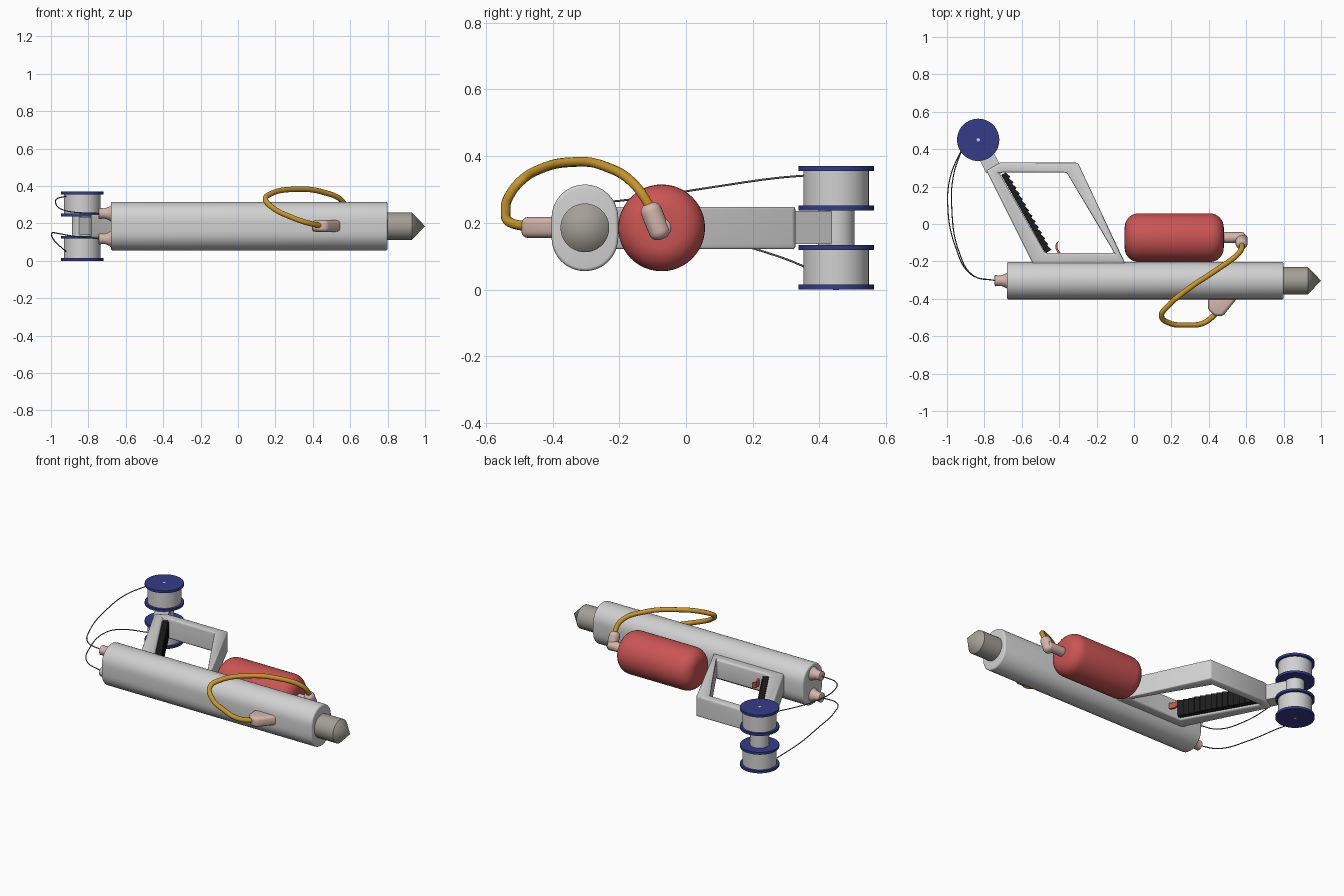
import bpy, bmesh, math
from mathutils import Vector, Matrix

if "Cube" in bpy.data.objects:
    bpy.data.objects.remove(bpy.data.objects["Cube"])


def material(name, r, g, b):
    m = bpy.data.materials.new(name)
    m.use_nodes = True
    m.diffuse_color = (r, g, b, 1)
    m.node_tree.nodes["Principled BSDF"].inputs["Base Color"].default_value = (r, g, b, 1)
    return m


GREY = material("light grey", .64, .64, .64)
STEEL = material("warm steel", .37, .35, .31)
RED = material("tank red", .6, .09, .09)
BLUE = material("spool blue", .035, .045, .25)
PINK = material("pale pink", .66, .47, .42)
GOLD = material("hose gold", .58, .31, .025)
BLACK = material("grip black", .012, .012, .012)
WIRE = material("wire grey", .12, .12, .12)
MID = 0.185  # height of the symmetry plane


def finish(name, bm, mat, matrix=Matrix(), bevel=0, angle=35):
    bmesh.ops.recalc_face_normals(bm, faces=bm.faces[:])
    mesh = bpy.data.meshes.new(name)
    bm.to_mesh(mesh)
    bm.free()
    mesh.transform(matrix)
    mesh.materials.append(mat)
    ob = bpy.data.objects.new(name, mesh)
    bpy.context.collection.objects.link(ob)
    bpy.ops.object.select_all(action='DESELECT')
    ob.select_set(True)
    bpy.context.view_layer.objects.active = ob
    if bevel:
        mod = ob.modifiers.new("Bevel", 'BEVEL')
        mod.width, mod.segments, mod.limit_method = bevel, 4, 'ANGLE'
        mod.angle_limit = math.radians(40)
        bpy.ops.object.modifier_apply(modifier=mod.name)
    bpy.ops.object.shade_smooth_by_angle(angle=math.radians(angle))
    return ob


def lathe(name, profile, origin, axis, mat, n=48):
    """Turn a (radius, distance) profile about an axis."""
    bm = bmesh.new()
    rings = []
    for r, h in profile:
        if r < 1e-5:
            rings.append([bm.verts.new((0, 0, h))])
        else:
            turns = [i * math.tau / n for i in range(n)]
            rings.append([bm.verts.new((r * math.cos(t), r * math.sin(t), h)) for t in turns])
    for a, b in zip(rings, rings[1:]):
        for i in range(n):
            j = (i + 1) % n
            if len(a) == 1:
                bm.faces.new((a[0], b[j], b[i]))
            elif len(b) == 1:
                bm.faces.new((a[i], a[j], b[0]))
            else:
                bm.faces.new((a[i], a[j], b[j], b[i]))
    for ring in (rings[0], rings[-1]):
        if len(ring) > 1:
            bm.faces.new(ring)
    m = Matrix.Translation(origin) @ Vector(axis).to_track_quat('Z', 'Y').to_matrix().to_4x4()
    return finish(name, bm, mat, m)


def rounded(r, length, b, steps=8):
    arc = [(math.sin(k * math.pi / 2 / steps), math.cos(k * math.pi / 2 / steps)) for k in range(steps + 1)]
    start = [(r - b + b * s, b - b * c) for s, c in arc]
    return start + [(p, length - h) for p, h in reversed(start)]


def prism(name, outline, low, high, mat, matrix=Matrix(), bevel=0, hole=None):
    """Extrude an outline; a hole has as many points as the outline."""
    bm = bmesh.new()
    loops = [[bm.verts.new((x, y, z)) for x, y in pts]
             for pts in ([outline, hole] if hole else [outline]) for z in (low, high)]
    n = len(outline)
    for k in range(0, len(loops), 2):
        for i in range(n):
            j = (i + 1) % n
            bm.faces.new((loops[k][i], loops[k][j], loops[k + 1][j], loops[k + 1][i]))
    for k in (0, 1):
        if hole:
            for i in range(n):
                j = (i + 1) % n
                bm.faces.new((loops[k][i], loops[k][j], loops[k + 2][j], loops[k + 2][i]))
        else:
            bm.faces.new(loops[k])
    return finish(name, bm, mat, matrix, bevel)


def tube(name, points, radius, mat):
    cu = bpy.data.curves.new(name, 'CURVE')
    cu.dimensions = '3D'
    cu.bevel_depth, cu.bevel_resolution, cu.resolution_u = radius, 4, 10
    cu.use_fill_caps = True
    sp = cu.splines.new('BEZIER')
    sp.bezier_points.add(len(points) - 1)
    for p, co in zip(sp.bezier_points, points):
        p.co = co
        p.handle_left_type = p.handle_right_type = 'AUTO'
    cu.materials.append(mat)
    ob = bpy.data.objects.new(name, cu)
    bpy.context.collection.objects.link(ob)
    bpy.ops.object.select_all(action='DESELECT')
    ob.select_set(True)
    bpy.context.view_layer.objects.active = ob
    bpy.ops.object.convert(target='MESH')
    bpy.ops.object.shade_smooth_by_angle(angle=math.radians(50))


# Main barrel: a stadium section run along x
section = []
for side in (1, -1):
    for k in range(17):
        t = k * math.pi / 16
        section.append((side * .1 * math.cos(t), side * (.03 + .1 * math.sin(t))))
along_x = Matrix(((0, 0, 1, 0), (1, 0, 0, -.303), (0, 1, 0, MID), (0, 0, 0, 1)))
prism("barrel", section, -.68, .8, GREY, along_x, bevel=.01)

# Pointed tip
lathe("tip", [(.073, 0), (.073, .14), (0, .21)], (.79, -.303, MID), (1, 0, 0), STEEL)

# Tank and its elbow
lathe("tank", rounded(.13, .53, .075), (-.05, -.073, MID), (1, 0, 0), RED)
lathe("tank_outlet", rounded(.029, .13, .01), (.46, -.073, MID), (1, 0, 0), PINK, 24)
lathe("tank_elbow", rounded(.032, .115, .026), (.575, -.07, .152), (0, -.38, .92), PINK, 24)

# Hose from tank to barrel and its inlet
tube("hose", [(.58, -.1, .235), (.565, -.15, .31), (.45, -.24, .368), (.3, -.34, .382),
              (.18, -.44, .36), (.147, -.49, .33), (.19, -.53, .28), (.28, -.54, .235),
              (.37, -.53, .203), (.45, -.47, .187)], .0145, GOLD)
prism("hose_inlet", [(.395, -.38), (.397, -.455), (.43, -.493), (.475, -.493), (.565, -.38)],
      .155, .217, PINK, bevel=.018)

# Handle frame
prism("handle_frame", [(-.79, .285), (-.715, .328), (-.3, .328), (-.045, -.215), (-.54, -.215)],
      .122, .248, GREY, bevel=.014,
      hole=[(-.72, .272), (-.7, .275), (-.36, .275), (-.105, -.155), (-.475, -.155)])

# Ribbed grip on the rear bar
start, end, ribs = Vector((-.7, .268)), Vector((-.462, -.152)), 14
step = (end - start) / ribs
out = Vector((-step.y, step.x)).normalized()
ridge = [start + step * (i + f) + out * w for i in range(ribs) for f, w in ((.05, .016), (.9, .026))]
prism("grip", [start - out * .012, *ridge, end - out * .012], .135, .235, BLACK)

# Trigger
prism("trigger", [(-.405, -.16), (-.42, -.13), (-.418, -.105), (-.402, -.088),
                  (-.41, -.11), (-.408, -.13), (-.39, -.16)], MID - .018, MID + .018, RED)

# Spool arm and axle
prism("spool_arm", [(-.79, .27), (-.865, .43), (-.795, .465), (-.715, .315)], .137, .235, GREY)
lathe("spool_axle", [(.055, 0), (.055, .16)], (-.833, .45, .105), (0, 0, 1), GREY)

# Spools, rear nozzles
for name, side in (("upper", 1), ("lower", -1)):
    axis = (0, 0, side)
    base = Vector((-.833, .45, MID))
    lathe(name + "_spool_hub", [(.098, .06), (.098, .175)], base, axis, GREY)
    for part, h in (("inner", .052), ("outer", .17)):
        lathe(f"{name}_spool_{part}_flange", [(.113, h), (.113, h + .015)], base, axis, BLUE)
    lathe(name + "_spool_pin", [(.009, .18), (.009, .186)], base, axis, GREY, 16)
    lathe(name + "_nozzle", [(.046, 0), (.036, .014), (.03, .03), (.027, .04), (.03, .068), (.022, .072)],
          (-.675, -.303, MID + side * .068), (-1, 0, 0), PINK, 24)

# Feed wires
tube("upper_wire", [(-.74, -.303, .253), (-.86, -.275, .258), (-.935, -.15, .272),
                    (-.975, .1, .31), (-.965, .26, .333), (-.92, .4, .345)], .003, WIRE)
tube("lower_wire", [(-.74, -.303, .117), (-.87, -.27, .13), (-.955, -.12, .145),
                    (-.996, .1, .145), (-.98, .26, .105), (-.92, .4, .05)], .003, WIRE)
